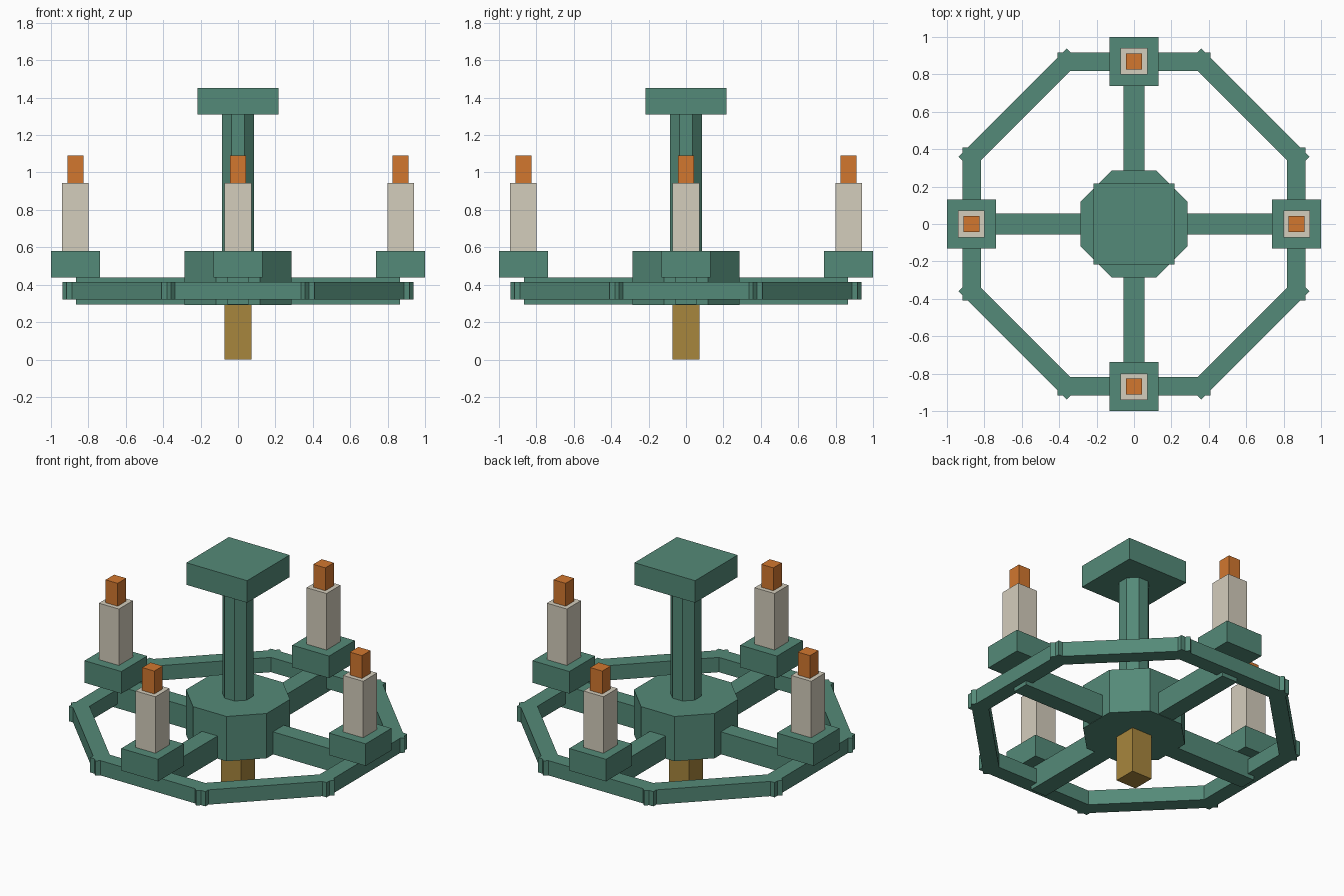
import bpy
import math
from mathutils import Matrix, Vector

if "Cube" in bpy.data.objects:
    bpy.data.objects.remove(bpy.data.objects["Cube"])


def material(name, rgb):
    # sRGB 0-255 to linear
    lin = [((c / 255 + 0.055) / 1.055) ** 2.4 for c in rgb]
    m = bpy.data.materials.new(name)
    m.diffuse_color = (*lin, 1)
    m.use_nodes = True
    m.node_tree.nodes["Principled BSDF"].inputs["Base Color"].default_value = m.diffuse_color
    return m


GREEN = material("green_metal", (84, 138, 120))
CREAM = material("cream_wax", (212, 205, 188))
ORANGE = material("orange_flame", (210, 119, 47))
BRASS = material("brass", (167, 134, 61))


def prism(name, outline, z0, z1, mat, angle=0.0):
    """Extrude an xy outline from z0 to z1, turned about the z axis."""
    n = len(outline)
    turn = Matrix.Rotation(angle, 3, 'Z')
    verts = [turn @ Vector((x, y, z)) for z in (z0, z1) for x, y in outline]
    faces = [tuple(reversed(range(n))), tuple(range(n, 2 * n))]
    faces += [(i, (i + 1) % n, n + (i + 1) % n, n + i) for i in range(n)]
    mesh = bpy.data.meshes.new(name)
    mesh.from_pydata(verts, [], faces)
    mesh.materials.append(mat)
    ob = bpy.data.objects.new(name, mesh)
    bpy.context.collection.objects.link(ob)
    return ob


def rect(cx, hx, hy):
    return [(cx - hx, -hy), (cx + hx, -hy), (cx + hx, hy), (cx - hx, hy)]


def octagon(apothem):
    r = apothem / math.cos(math.pi / 8)
    return [(r * math.cos((i + 0.5) * math.pi / 4),
             r * math.sin((i + 0.5) * math.pi / 4)) for i in range(8)]


# Central column: finial, hub, stem and ceiling plate
prism("bottom_finial", rect(0, 0.072, 0.072), 0.0, 0.295, BRASS)
prism("hub", octagon(0.287), 0.292, 0.58, GREEN)
prism("stem", octagon(0.086), 0.57, 1.32, GREEN)
prism("ceiling_plate", rect(0, 0.216, 0.216), 1.31, 1.452, GREEN)

# Four arms, each carrying a cup, candle and flame
R = 0.869
for i in range(4):
    a = i * math.pi / 2
    prism(f"arm_{i}", rect(0.535, 0.332, 0.056), 0.294, 0.438, GREEN, a)
    prism(f"cup_{i}", rect(R, 0.131, 0.131), 0.438, 0.58, GREEN, a)
    prism(f"candle_{i}", rect(R, 0.071, 0.071), 0.57, 0.943, CREAM, a)
    prism(f"flame_{i}", rect(R, 0.043, 0.043), 0.935, 1.09, ORANGE, a)

# Outer ring of eight straight bars crossing at the corners
for i in range(8):
    prism(f"ring_bar_{i}", rect(0.868, 0.049, 0.41), 0.32, 0.415, GREEN,
          i * math.pi / 4)
